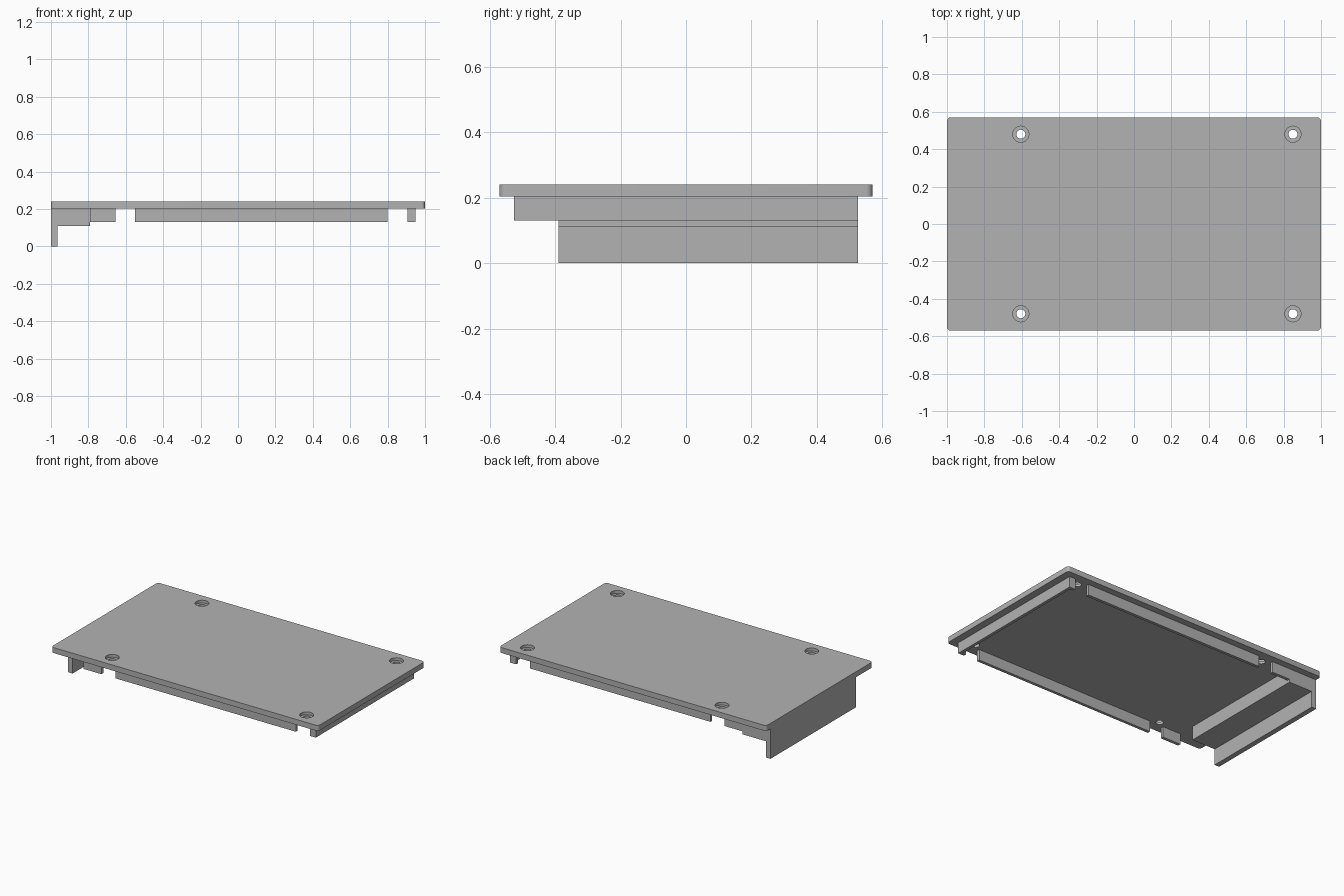
import bpy, bmesh

old = bpy.data.objects.get("Cube")
if old:
    bpy.data.objects.remove(old, do_unlink=True)

grey = bpy.data.materials.new("mid_grey")
grey.use_nodes = True
colour = (0.448, 0.448, 0.448, 1)
grey.diffuse_color = colour
grey.node_tree.nodes["Principled BSDF"].inputs["Base Color"].default_value = colour

PLATE_BOTTOM, PLATE_TOP = 0.203, 0.24
RIM_BOTTOM = 0.13
RIM_Y, RIM_X, WALL = 0.525, 0.95, 0.02


def add_object(name, bm):
    mesh = bpy.data.meshes.new(name)
    bm.to_mesh(mesh)
    bm.free()
    mesh.materials.append(grey)
    obj = bpy.data.objects.new(name, mesh)
    bpy.context.collection.objects.link(obj)
    return obj


def box(name, x, y, z, corner=0):
    """Box from (min, max) ranges, with optional rounded vertical edges."""
    bm = bmesh.new()
    bmesh.ops.create_cube(bm, size=1)
    for v in bm.verts:
        v.co = [r[0] if c < 0 else r[1] for c, r in zip(v.co, (x, y, z))]
    if corner:
        upright = [e for e in bm.edges
                   if abs(e.verts[0].co.z - e.verts[1].co.z) > 0.01]
        bmesh.ops.bevel(bm, geom=upright, offset=corner, segments=6,
                        profile=0.5, affect='EDGES')
    return add_object(name, bm)


def drill(target, x, y, radius, bottom):
    """Cut a round hole from above the plate down to the given height."""
    bm = bmesh.new()
    bmesh.ops.create_cone(bm, cap_ends=True, segments=32, radius1=radius,
                          radius2=radius, depth=0.3)
    bmesh.ops.translate(bm, verts=bm.verts, vec=(x, y, bottom + 0.15))
    cutter = add_object("hole_cutter", bm)
    cutter.hide_render = True
    mod = target.modifiers.new("hole", 'BOOLEAN')
    mod.operation = 'DIFFERENCE'
    mod.solver = 'EXACT'
    mod.object = cutter
    bpy.context.view_layer.objects.active = target
    bpy.ops.object.modifier_apply(modifier=mod.name)
    bpy.data.objects.remove(cutter, do_unlink=True)


# Cover plate with four counterbored screw holes
plate = box("cover_plate", (-1, 1), (-0.57, 0.57), (PLATE_BOTTOM, PLATE_TOP), 0.02)
for hx in (-0.605, 0.85):
    for hy in (-0.48, 0.48):
        drill(plate, hx, hy, 0.043, 0.221)
        drill(plate, hx, hy, 0.024, 0.1)
bpy.ops.object.select_all(action='DESELECT')
plate.select_set(True)
bpy.context.view_layer.objects.active = plate
bpy.ops.object.shade_smooth_by_angle()

# Locating rims under the front and back edges
rim_z = (RIM_BOTTOM, PLATE_BOTTOM)
for side, y in (("front", (-RIM_Y, WALL - RIM_Y)), ("back", (RIM_Y - WALL, RIM_Y))):
    box(side + "_long_rim", (-0.55, 0.8), y, rim_z)
    box(side + "_short_rim", (-0.79, -0.655), y, rim_z)
    box(side + "_corner_return", (0.905, RIM_X - WALL), y, rim_z)

# Rim along the left end
box("end_rim", (RIM_X - WALL, RIM_X), (-RIM_Y, RIM_Y), rim_z)

# Thick block and hanging end wall on the right end
block_y = (-0.39, RIM_Y)
box("end_block", (-0.965, -0.79), block_y, (0.11, PLATE_BOTTOM))
box("end_wall", (-1, -0.965), block_y, (0, PLATE_BOTTOM))
